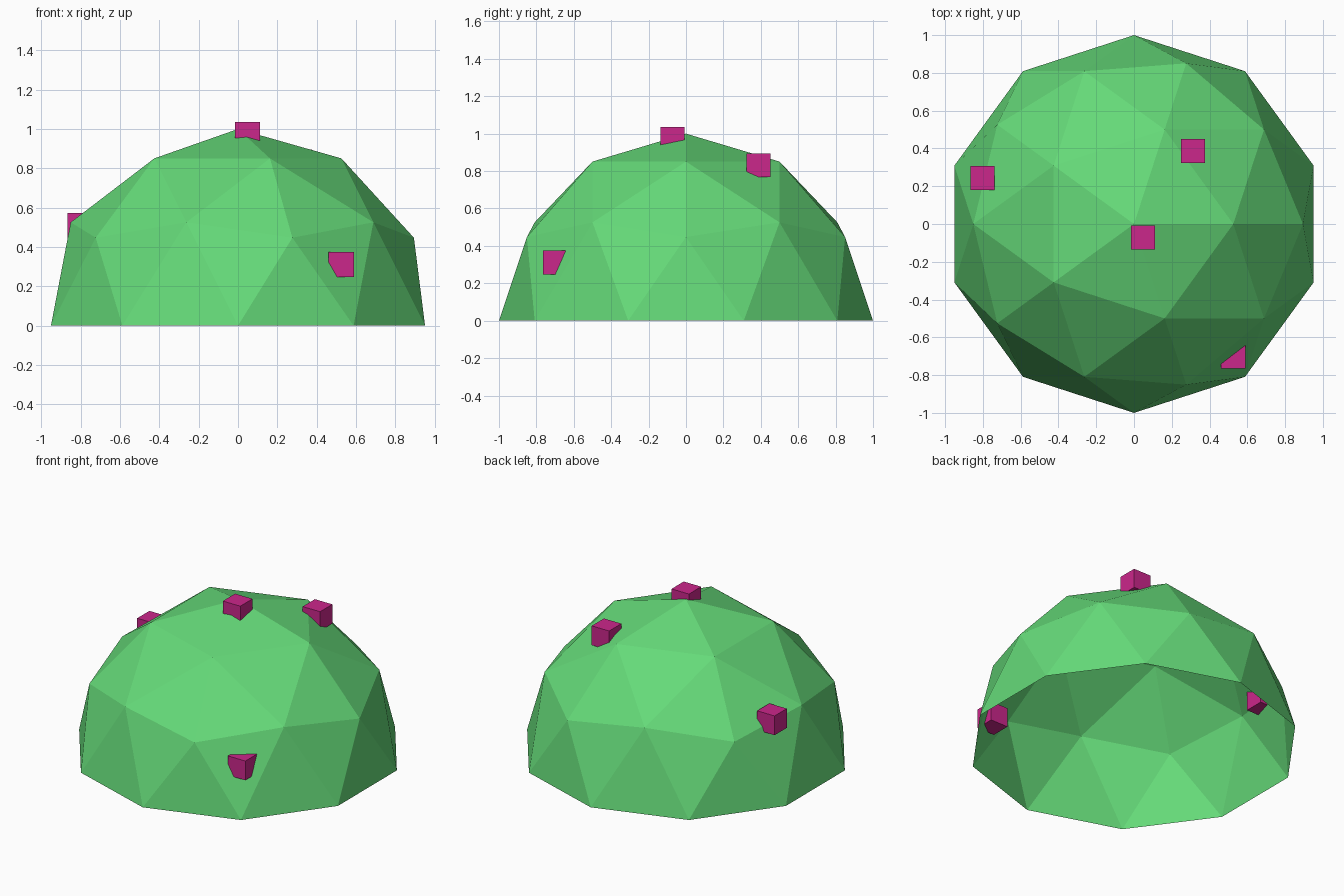
import bpy, bmesh

if "Cube" in bpy.data.objects:
    bpy.data.objects.remove(bpy.data.objects["Cube"])

def material(name, color):
    m = bpy.data.materials.new(name)
    m.diffuse_color = color
    m.use_nodes = True
    m.node_tree.nodes["Principled BSDF"].inputs["Base Color"].default_value = m.diffuse_color
    return m

green = material("dome_green", (0.13, 0.70, 0.19, 1))
pink = material("stud_pink", (0.60, 0.02, 0.26, 1))

# Open geodesic dome: upper half of a low-poly icosphere
bpy.ops.mesh.primitive_ico_sphere_add(subdivisions=2, radius=1)
dome = bpy.context.object
dome.name = "dome"
bm = bmesh.new()
bm.from_mesh(dome.data)
bmesh.ops.delete(bm, geom=[v for v in bm.verts if v.co.z < -0.05], context='VERTS')
for v in bm.verts:
    if v.co.z < 0.05:
        v.co.z = 0
bm.to_mesh(dome.data)
bm.free()
dome.data.materials.append(green)

# Small cubes set into the dome surface
spots = [(0.048, -0.072, 0.972), (0.525, -0.70, 0.311),
         (-0.802, 0.243, 0.510), (0.313, 0.387, 0.831)]
for i, spot in enumerate(spots):
    bpy.ops.mesh.primitive_cube_add(size=0.128, location=spot)
    cube = bpy.context.object
    cube.name = f"surface_cube_{i + 1}"
    cube.data.materials.append(pink)
